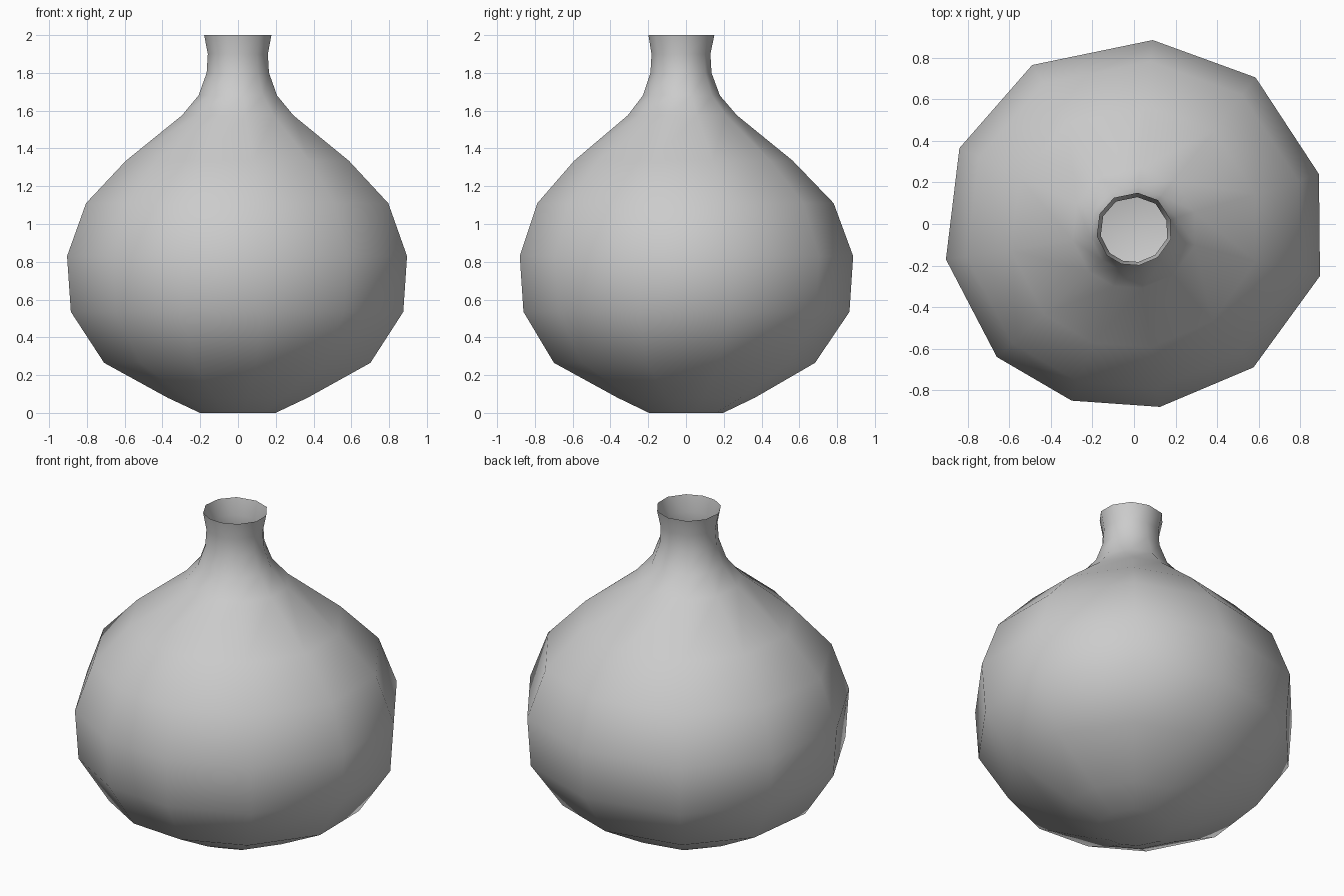
import bpy, bmesh

# Slightly irregular 11-sided cross-section, at the widest radius of 0.9
OUTLINE = [(0.895, -0.25), (0.89, 0.24), (0.585, 0.705), (0.09, 0.885),
           (-0.49, 0.765), (-0.84, 0.365), (-0.905, -0.17), (-0.66, -0.64),
           (-0.30, -0.85), (0.125, -0.88), (0.575, -0.69)]

# Profile from base to rim: radius, height, y offset of the ring centre
PROFILE = [(0.20, 0.0, 0.0), (0.37, 0.08, 0.0), (0.705, 0.265, -0.01),
           (0.88, 0.535, 0.0), (0.90, 0.83, 0.0), (0.80, 1.11, -0.005),
           (0.59, 1.335, -0.015), (0.295, 1.575, -0.02), (0.208, 1.68, -0.025),
           (0.165, 1.80, -0.027), (0.159, 1.90, -0.027), (0.178, 2.0, -0.025)]

bm = bmesh.new()

# Rings of the vase wall
rings = [[bm.verts.new((x * r / 0.9, y * r / 0.9 + dy, z)) for x, y in OUTLINE]
         for r, z, dy in PROFILE]

# Wall faces, open at the rim
n = len(OUTLINE)
for low, high in zip(rings, rings[1:]):
    for i in range(n):
        j = (i + 1) % n
        bm.faces.new((low[i], low[j], high[j], high[i]))

# Flat base
bm.faces.new(rings[0][::-1])

for face in bm.faces:
    face.smooth = True

mesh = bpy.data.meshes.new("vase")
bm.to_mesh(mesh)
bm.free()
vase = bpy.data.objects.new("vase", mesh)
bpy.context.collection.objects.link(vase)
